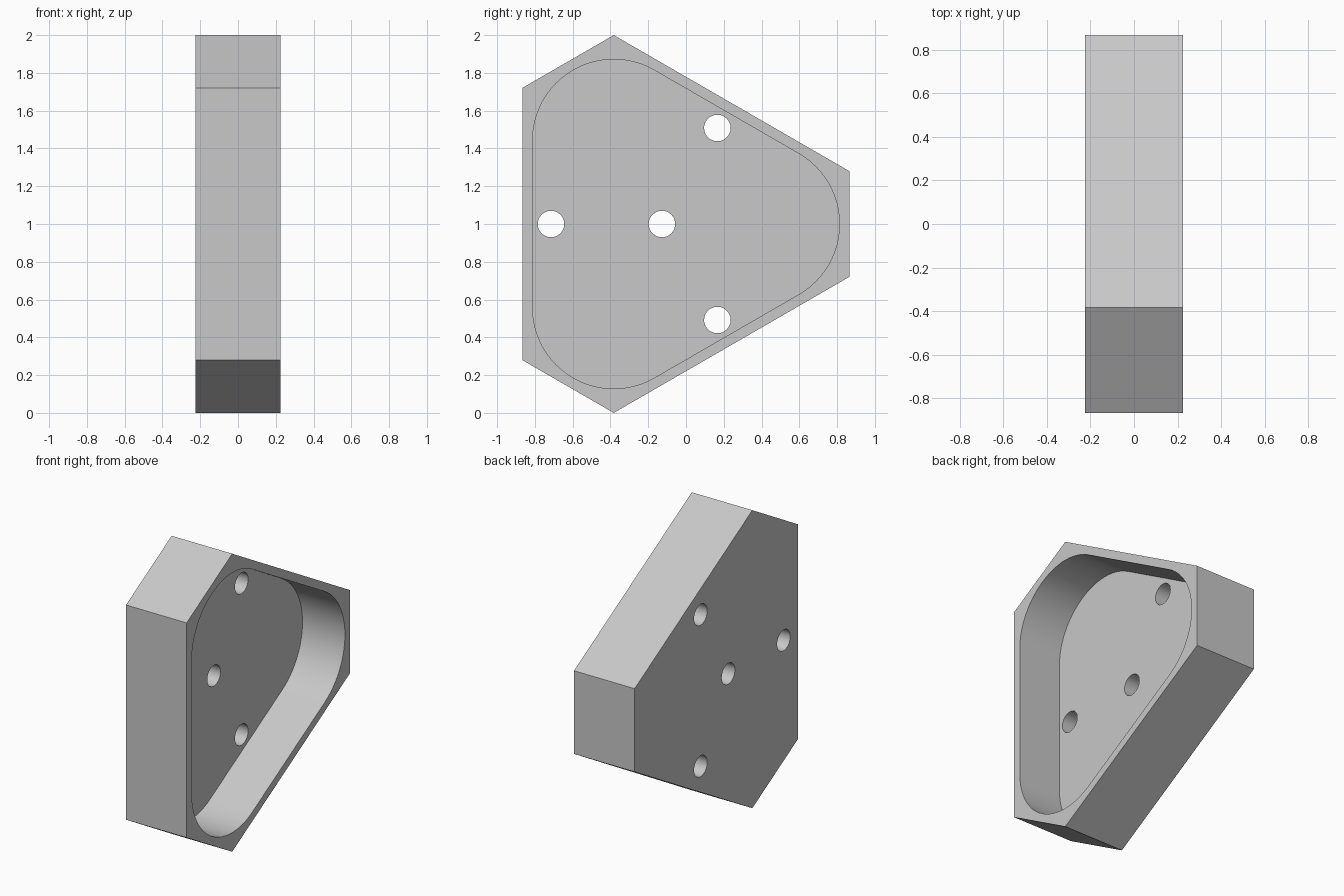
import bpy, bmesh
from math import cos, sin, radians

if "Cube" in bpy.data.objects:
    bpy.data.objects.remove(bpy.data.objects["Cube"])

HALF = 0.225                 # half thickness along x
FLOOR = -0.09                # x of the pocket floor
CY, CZ = -0.1275, 1.0        # centre of the threefold symmetry
CORNERS = (0, 120, 240)

grey = bpy.data.materials.new("light grey")
grey.use_nodes = True
grey.diffuse_color = (0.58, 0.58, 0.58, 1)
grey.node_tree.nodes["Principled BSDF"].inputs["Base Color"].default_value = grey.diffuse_color


def polar(radius, degrees, y=CY, z=CZ):
    a = radians(degrees)
    return y + radius * cos(a), z + radius * sin(a)


def prism(name, outline, x0, x1):
    """Extrude a closed (y, z) outline from x0 to x1."""
    bm = bmesh.new()
    base = bm.faces.new([bm.verts.new((x0, y, z)) for y, z in outline])
    top = bmesh.ops.extrude_face_region(bm, geom=[base])["geom"]
    bmesh.ops.translate(bm, vec=(x1 - x0, 0, 0),
                        verts=[v for v in top if isinstance(v, bmesh.types.BMVert)])
    bmesh.ops.recalc_face_normals(bm, faces=bm.faces)
    mesh = bpy.data.meshes.new(name)
    bm.to_mesh(mesh)
    bm.free()
    mesh.materials.append(grey)
    obj = bpy.data.objects.new(name, mesh)
    bpy.context.collection.objects.link(obj)
    return obj


def cut(body, cutter):
    """Subtract the cutter from the body and discard it."""
    cutter.hide_render = True
    mod = body.modifiers.new("cut", 'BOOLEAN')
    mod.operation = 'DIFFERENCE'
    mod.solver = 'EXACT'
    mod.object = cutter
    bpy.context.view_layer.objects.active = body
    bpy.ops.object.modifier_apply(modifier=mod.name)
    bpy.data.objects.remove(cutter)


# Block: triangle with its corners cut off
block = prism("block", [polar(1.032, c + s) for c in CORNERS for s in (-15.7, 15.7)],
              -HALF, HALF)

# Pocket: rounded triangle open towards +x
rounded = [polar(0.43, c - 60 + i * 5, *polar(0.51, c))
           for c in CORNERS for i in range(25)]
cut(block, prism("pocket_cutter", rounded, FLOOR, HALF + 0.1))

# Through holes: one central, three midway along the sides
for y, z in [(CY, CZ)] + [polar(0.587, c + 60) for c in CORNERS]:
    circle = [polar(0.07, i * 7.5, y, z) for i in range(48)]
    cut(block, prism("hole_cutter", circle, -HALF - 0.1, FLOOR + 0.1))

bpy.ops.object.select_all(action='DESELECT')
block.select_set(True)
bpy.context.view_layer.objects.active = block
bpy.ops.object.shade_smooth_by_angle(angle=radians(25))
